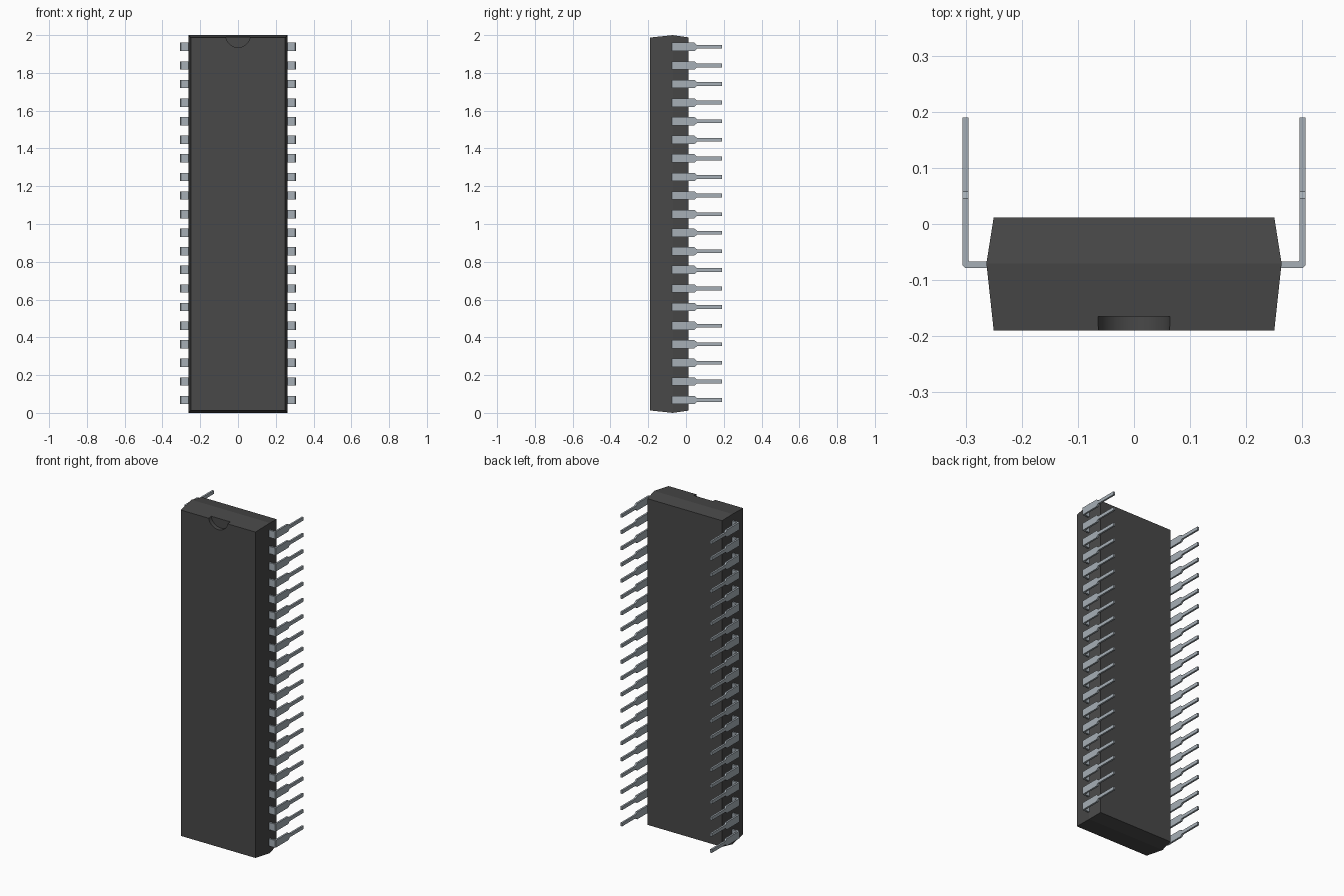
import bpy, bmesh, math

if "Cube" in bpy.data.objects:
    bpy.data.objects.remove(bpy.data.objects["Cube"])


def material(name, rgb):
    m = bpy.data.materials.new(name)
    m.use_nodes = True
    m.diffuse_color = (*rgb, 1)
    m.node_tree.nodes["Principled BSDF"].inputs["Base Color"].default_value = (*rgb, 1)
    return m


black = material("black plastic", (0.065, 0.065, 0.065))
metal = material("pin metal", (0.38, 0.43, 0.47))


def loft(name, rings, mat):
    """Join four-cornered rings into a closed solid."""
    bm = bmesh.new()
    loops = [[bm.verts.new(p) for p in ring] for ring in rings]
    for a, b in zip(loops, loops[1:]):
        for i in range(4):
            j = (i + 1) % 4
            bm.faces.new((a[i], a[j], b[j], b[i]))
    bm.faces.new(loops[0])
    bm.faces.new(loops[-1])
    bmesh.ops.recalc_face_normals(bm, faces=bm.faces[:])
    mesh = bpy.data.meshes.new(name)
    bm.to_mesh(mesh)
    bm.free()
    mesh.materials.append(mat)
    return mesh


def add(name, mesh):
    ob = bpy.data.objects.new(name, mesh)
    bpy.context.collection.objects.link(ob)
    return ob


# Body: rectangular block whose sides peak at the parting line
def rectangle(y, hx, inset):
    return [(-hx, y, inset), (hx, y, inset), (hx, y, 2 - inset), (-hx, y, 2 - inset)]


body = add("body", loft("body", [rectangle(-0.19, 0.25, 0.013),
                                 rectangle(-0.07, 0.263, 0),
                                 rectangle(0.012, 0.25, 0.012)], black))

# Half-round orientation notch in the front face
bpy.ops.mesh.primitive_cylinder_add(vertices=48, radius=0.065, depth=0.1,
                                    location=(0, -0.215, 2),
                                    rotation=(math.pi / 2, 0, 0))
cutter = bpy.context.object
cutter.name = "notch_cutter"
cutter.hide_render = True
cutter.data.materials.append(black)
cut = body.modifiers.new("notch", "BOOLEAN")
cut.operation = "DIFFERENCE"
cut.solver = "EXACT"
cut.object = cutter
bpy.ops.object.select_all(action="DESELECT")
body.select_set(True)
bpy.context.view_layer.objects.active = body
bpy.ops.object.modifier_apply(modifier="notch")
bpy.data.objects.remove(cutter)
bpy.ops.object.shade_smooth_by_angle(angle=math.radians(8))

# Pin: bent strip, wide shoulder tapering to a narrow leg
WIDE, NARROW = 0.022, 0.01
STRIP = [  # inner x, inner y, outer x, outer y, half width
    (0.25, -0.067, 0.25, -0.078, WIDE),
    (0.293, -0.067, 0.301, -0.078, WIDE),
    (0.295, -0.065, 0.306, -0.073, WIDE),
    (0.295, 0.045, 0.306, 0.045, WIDE),
    (0.295, 0.058, 0.306, 0.058, NARROW),
    (0.295, 0.19, 0.306, 0.19, NARROW),
]


def pin_mesh(name, side):
    rings = [[(side * ix, iy, -w), (side * ox, oy, -w),
              (side * ox, oy, w), (side * ix, iy, w)]
             for ix, iy, ox, oy, w in STRIP]
    return loft(name, rings, metal)


PINS, PITCH = 20, 0.0984
for label, side in (("left", 1), ("right", -1)):
    mesh = pin_mesh(label + "_pin", side)
    for i in range(PINS):
        pin = add(f"{label}_pin_{i + 1}", mesh)
        pin.location.z = 1.003 + (i - (PINS - 1) / 2) * PITCH
